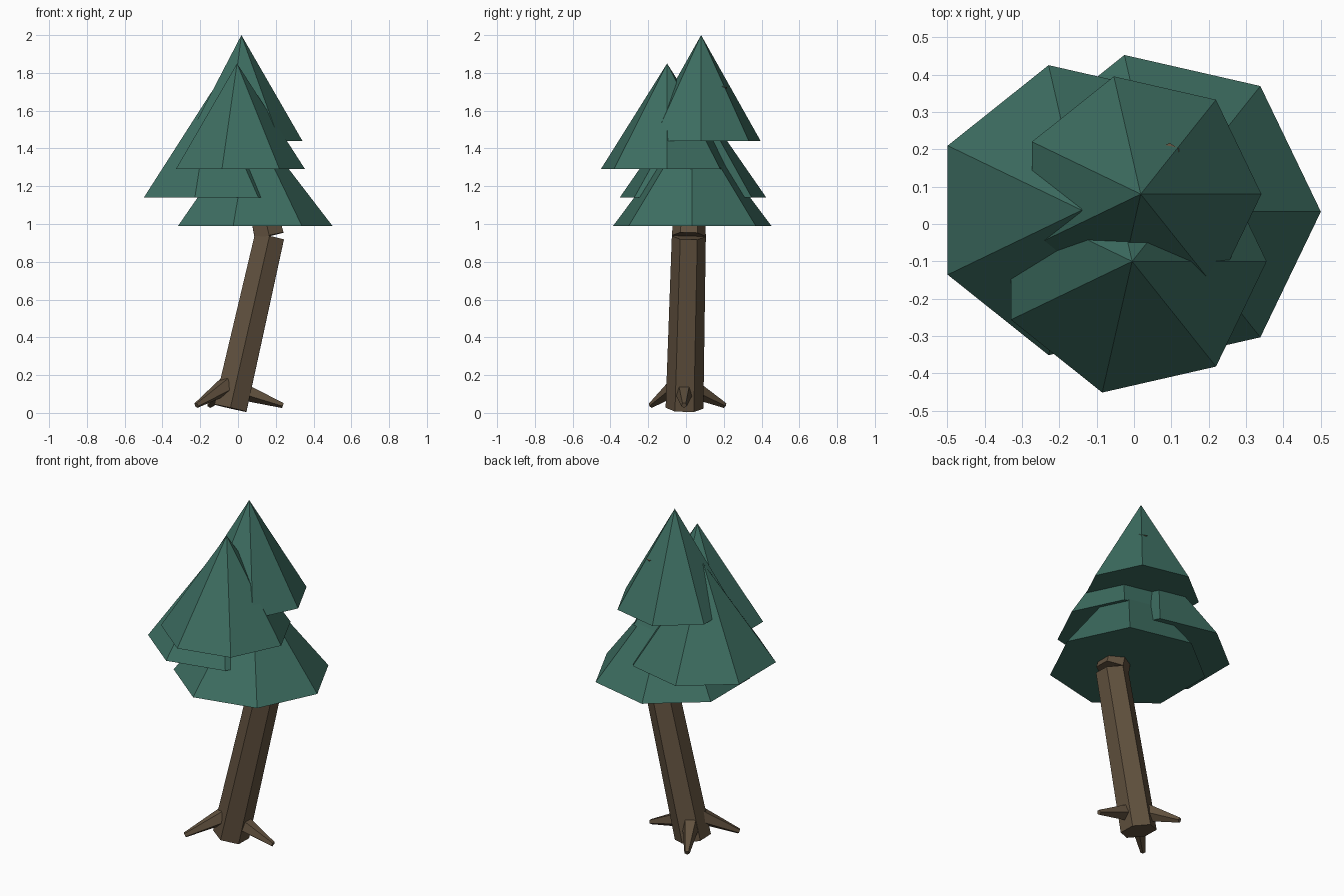
import bpy, bmesh, math
from mathutils import Vector

if "Cube" in bpy.data.objects:
    bpy.data.objects.remove(bpy.data.objects["Cube"])


def material(name, rgb):
    m = bpy.data.materials.new(name)
    m.diffuse_color = (*rgb, 1)
    m.use_nodes = True
    m.node_tree.nodes["Principled BSDF"].inputs["Base Color"].default_value = m.diffuse_color
    return m


GREEN = material("pine green", (0.047, 0.155, 0.120))
BROWN = material("bark brown", (0.120, 0.083, 0.049))


def taper(name, start, end, r1, r2, sides, mat, turn=0.0, side_hint=(1, 0, 0)):
    """Closed flat-faced cone or frustum running from start to end."""
    a, b = Vector(start), Vector(end)
    d = (b - a).normalized()
    u = Vector(side_hint)
    u = (u - d * u.dot(d)).normalized()
    v = d.cross(u)
    bm = bmesh.new()

    def ring(c, r):
        if r == 0:
            return [bm.verts.new(c)] * sides
        return [bm.verts.new(c + r * (u * math.cos(t) + v * math.sin(t)))
                for t in (turn + 2 * math.pi * i / sides for i in range(sides))]

    lo, hi = ring(a, r1), ring(b, r2)
    for i in range(sides):
        j = (i + 1) % sides
        bm.faces.new([lo[i], lo[j], hi[i]] if r2 == 0 else [lo[i], lo[j], hi[j], hi[i]])
    bm.faces.new(lo[::-1])
    if r2:
        bm.faces.new(hi)
    me = bpy.data.meshes.new(name)
    bm.to_mesh(me)
    bm.free()
    me.materials.append(mat)
    ob = bpy.data.objects.new(name, me)
    bpy.context.collection.objects.link(ob)
    return ob


# Foliage: four offset seven-sided cones (x, y, base z, radius)
tiers = [(0.07, 0.033, 0.99, 0.43), (-0.14, 0.037, 1.14, 0.398),
         (-0.005, -0.10, 1.29, 0.36), (0.018, 0.08, 1.44, 0.323)]
for n, (x, y, z, r) in enumerate(tiers, 1):
    taper(f"foliage_tier_{n}", (x, y, z), (x, y, z + 0.56), r, 0, 7, GREEN)

# Crooked trunk: six-sided segments, the last just pokes through the top tier
trunk = [((-0.04, -0.008, 0.025), (0.167, 0.015, 0.935), 0.10, 0.09),
         ((0.165, 0.015, 0.937), (0.045, 0.03, 1.45), 0.09, 0.06),
         ((0.045, 0.03, 1.42), (0.095, 0.19, 1.735), 0.05, 0.03)]
for n, (a, b, r1, r2) in enumerate(trunk, 1):
    taper(f"trunk_segment_{n}", a, b, r1, r2, 6, BROWN, math.pi / 6)

# Three splayed roots
roots = [((0.03, -0.01, 0.115), (0.238, -0.01, 0.04)),
         ((-0.06, -0.045, 0.145), (-0.22, -0.185, 0.04)),
         ((-0.06, 0.04, 0.125), (-0.15, 0.205, 0.04))]
for n, (a, b) in enumerate(roots, 1):
    taper(f"root_{n}", a, b, 0.05, 0.015, 5, BROWN, math.pi, (0, 0, 1))
